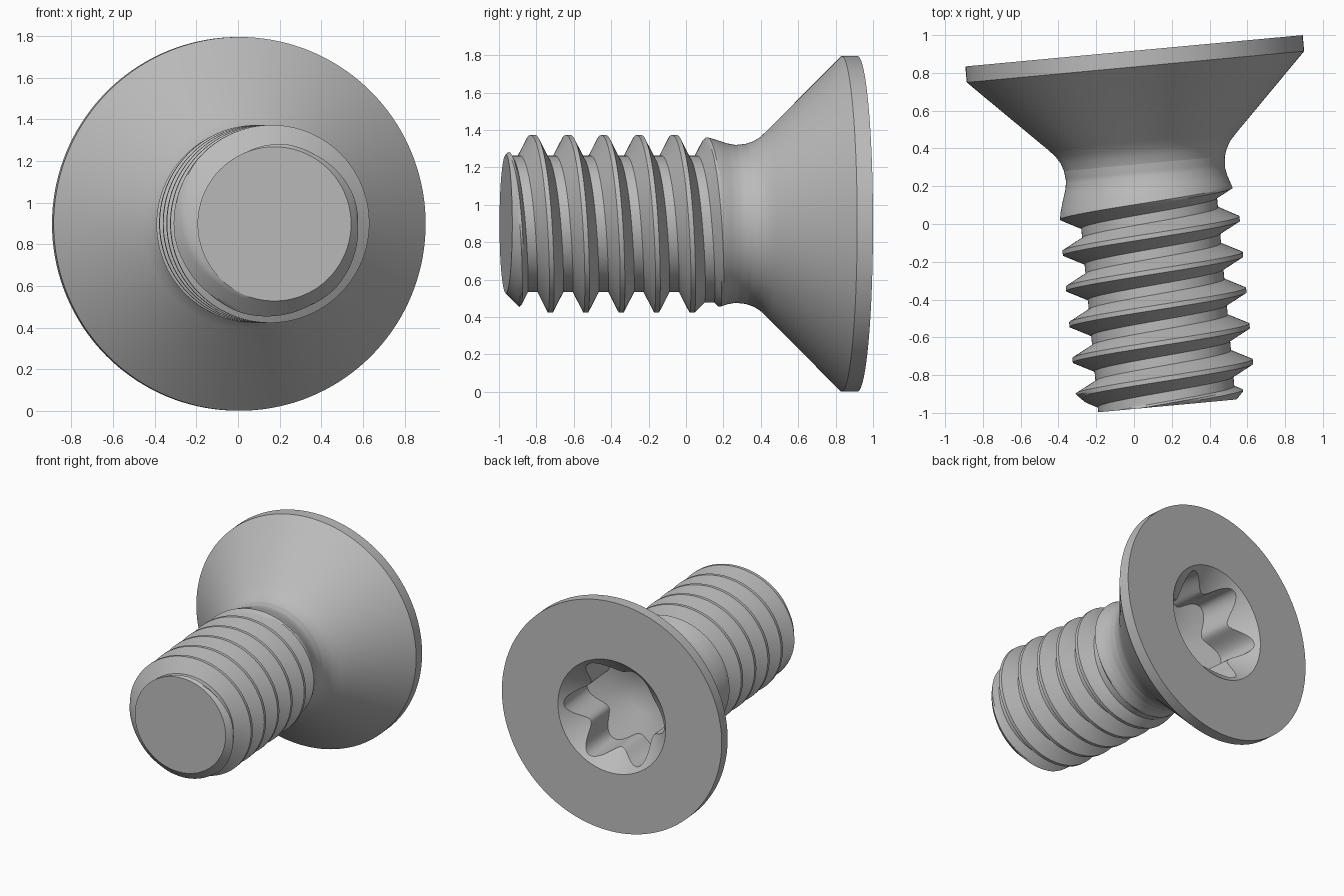
import bpy, bmesh
from math import sin, cos, pi, radians
from mathutils import Vector

cube = bpy.data.objects.get("Cube")
if cube:
    bpy.data.objects.remove(cube, do_unlink=True)

SIDES = 144
TILT = 0.0925
CENTRE = Vector((0, 0.917, 0.898))               # middle of the flat head face
SIDE = Vector((cos(TILT), sin(TILT), 0))
DOWN = Vector((sin(TILT), -cos(TILT), 0))        # from head to tip
UP = Vector((0, 0, 1))
LENGTH, JOIN = 1.888, 0.6
HEAD_R, TIP_R, RECESS_R = 0.897, 0.37, 0.44
PITCH, CREST_R, DEPTH, CREST_W = 0.19, 0.475, 0.11, 1.744

steel = bpy.data.materials.new("grey_steel")
steel.use_nodes = True
steel.diffuse_color = (0.5, 0.5, 0.5, 1)
steel.node_tree.nodes["Principled BSDF"].inputs["Base Color"].default_value = (0.5, 0.5, 0.5, 1)

# outline of the unthreaded body as (distance from head face, radius)
OUTLINE = [(0, HEAD_R), (0.085, HEAD_R), (0.48, 0.502), (0.52, 0.465), (0.56, 0.441),
           (0.6, 0.428), (0.655, 0.422), (0.7, 0.43), (0.76, 0.45), (0.82, 0.467),
           (0.87, CREST_R), (1.783, CREST_R), (LENGTH, TIP_R)]


def clamp(v, lo=0.0, hi=1.0):
    return max(lo, min(hi, v))


def outline_radius(w):
    for (a, ra), (b, rb) in zip(OUTLINE, OUTLINE[1:]):
        if w <= b:
            return ra + (rb - ra) * (w - a) / (b - a)
    return TIP_R


def place(phi, r, w):
    return CENTRE + SIDE * (r * sin(phi)) + UP * (r * cos(phi)) + DOWN * w


def loft(name, rings):
    """Skin a list of functions phi -> (radius, depth)."""
    bm = bmesh.new()
    grid = [[bm.verts.new(place(phi, *ring(phi)))
             for phi in (2 * pi * i / SIDES for i in range(SIDES + 1))] for ring in rings]
    for low, high in zip(grid, grid[1:]):
        for i in range(SIDES):
            bm.faces.new((low[i], low[i + 1], high[i + 1], high[i]))
    bmesh.ops.remove_doubles(bm, verts=bm.verts, dist=0.0002)
    bmesh.ops.dissolve_degenerate(bm, edges=bm.edges, dist=0.0001)
    bmesh.ops.recalc_face_normals(bm, faces=bm.faces)
    # the open head and shank shells must both face outwards
    probe = max(bm.faces, key=lambda f: f.calc_center_median().z)
    if probe.normal.z < 0:
        bmesh.ops.reverse_faces(bm, faces=bm.faces)
    mesh = bpy.data.meshes.new(name)
    bm.to_mesh(mesh)
    bm.free()
    mesh.materials.append(steel)
    mesh.shade_smooth()
    mesh.set_sharp_from_angle(angle=radians(28))
    obj = bpy.data.objects.new(name, mesh)
    bpy.context.collection.objects.link(obj)
    return obj


# countersunk head with a six-lobed recess and conical recess floor
def lobe(phi):
    return 0.352 - 0.058 * cos(6 * phi)


def fixed(r, w):
    return lambda phi: (r, w)


def floor_depth(r):
    return 0.5 - 0.33 * r


head = [fixed(0, floor_depth(0)), fixed(0.15, floor_depth(0.15)),
        lambda phi: (lobe(phi), floor_depth(lobe(phi))),
        lambda phi: (lobe(phi), RECESS_R - lobe(phi)),
        fixed(RECESS_R, 0)]
head += [fixed(r, w) for w, r in OUTLINE if w <= JOIN]
loft("countersunk_head", head)


# threaded shank: rows follow the helix so crests and roots stay crisp
def thread_row(u):
    def ring(phi):
        w = u - PITCH * phi / (2 * pi)
        turn = (u - CREST_W) / PITCH
        off = abs(turn - round(turn))
        groove_u = CREST_W + PITCH * (int(turn + 100) - 100 + 0.5)
        groove_w = groove_u - PITCH * phi / (2 * pi)
        runout = clamp((groove_w - 0.746) / 0.095)
        cut = CREST_R - DEPTH * runout * clamp((off - 0.066) / 0.3)
        w = clamp(w, JOIN, LENGTH)
        return min(cut, outline_radius(w)), w
    return ring


stops = []
for a, b, n in ((-0.066, 0.066, 2), (0.066, 0.366, 5), (0.366, 0.634, 3), (0.634, 0.934, 5)):
    stops += [a + (b - a) * i / n for i in range(n)]
shank = [thread_row(CREST_W + PITCH * (k + f)) for k in range(-7, 3) for f in stops]
shank.append(fixed(0, LENGTH))                   # flat tip
loft("threaded_shank", shank)
